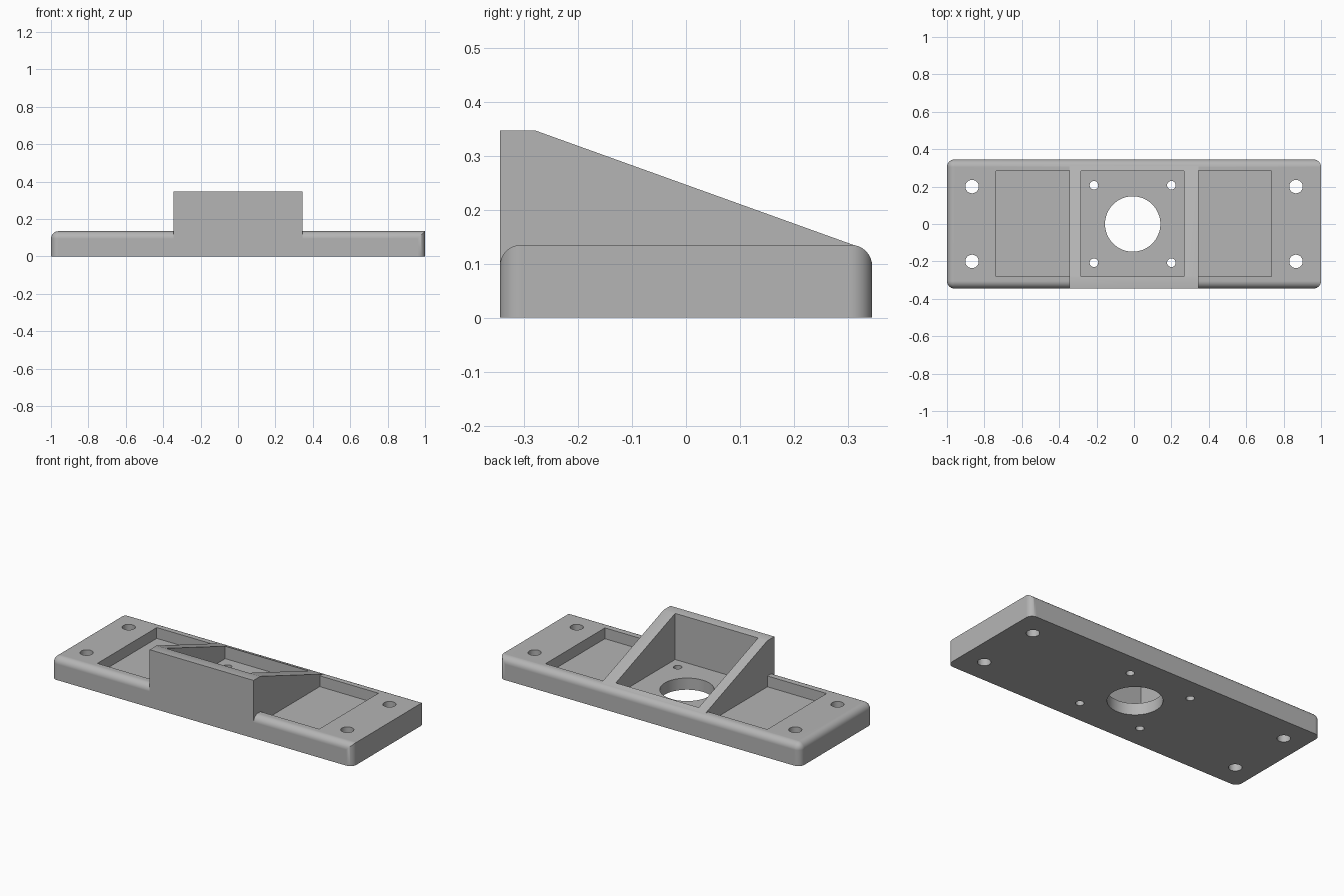
import bpy, bmesh, math
from mathutils import Matrix, Vector

if "Cube" in bpy.data.objects:
    bpy.data.objects.remove(bpy.data.objects["Cube"])

L, W, H = 1.0, 0.345, 0.135      # half length, half width, plate height
FLOOR, TOP, FILLET = 0.07, 0.347, 0.04

grey = bpy.data.materials.new("plain grey")
grey.use_nodes = True
colour = (0.46, 0.46, 0.46, 1)
grey.diffuse_color = colour
grey.node_tree.nodes["Principled BSDF"].inputs["Base Color"].default_value = colour


def finish(bm, name):
    bmesh.ops.recalc_face_normals(bm, faces=bm.faces)
    mesh = bpy.data.meshes.new(name)
    bm.to_mesh(mesh)
    bm.free()
    mesh.materials.append(grey)
    ob = bpy.data.objects.new(name, mesh)
    bpy.context.collection.objects.link(ob)
    return ob


def box_mesh(lo, hi):
    lo, hi = Vector(lo), Vector(hi)
    bm = bmesh.new()
    bmesh.ops.create_cube(bm, size=1, matrix=Matrix.Translation((lo + hi) / 2)
                          @ Matrix.Diagonal((*(hi - lo), 1)))
    return bm


def box(name, lo, hi):
    return finish(box_mesh(lo, hi), name)


def hole(name, x, y, r, sides):
    bm = bmesh.new()
    bmesh.ops.create_cone(bm, cap_ends=True, segments=sides, radius1=r, radius2=r,
                          depth=1, matrix=Matrix.Translation((x, y, 0)))
    return finish(bm, name)


def combine(body, tool, operation):
    mod = body.modifiers.new(operation, "BOOLEAN")
    mod.operation, mod.solver, mod.object = operation, "EXACT", tool
    tool.hide_render = True
    bpy.context.view_layer.objects.active = body
    bpy.ops.object.modifier_apply(modifier=mod.name)
    bpy.data.objects.remove(tool)


# Base plate: rounded upright corners and top edges, one end left sharp on top
bm = box_mesh((-L, -W, 0), (L, W, H))
rounded = []
for e in bm.edges:
    a, b = (v.co for v in e.verts)
    mid = (a + b) / 2
    upright = abs(a.z - b.z) > 0.01
    if upright or (mid.z > H - 0.01 and mid.x < L - 0.01):
        rounded.append(e)
bmesh.ops.bevel(bm, geom=rounded, offset=FILLET, offset_type="OFFSET",
                segments=8, profile=0.5, affect="EDGES")
plate = finish(bm, "mounting_plate")

# Sloped housing, side profile extruded across x
profile = [(-W, 0), (-W, TOP), (-0.28, TOP), (0.315, 0.133), (0.315, 0)]
bm = bmesh.new()
side = bm.faces.new([bm.verts.new((-W, y, z)) for y, z in profile])
ext = bmesh.ops.extrude_face_region(bm, geom=[side])
bmesh.ops.translate(bm, vec=(2 * W, 0, 0),
                    verts=[v for v in ext["geom"] if isinstance(v, bmesh.types.BMVert)])
combine(plate, finish(bm, "sloped_housing"), "UNION")

# Housing cavity and the two shallow side pockets
for name, x0, x1 in (("cavity", -0.283, 0.268), ("left_pocket", W, 0.735),
                     ("right_pocket", -0.738, -W)):
    combine(plate, box(name, (x0, -0.28, FLOOR), (x1, 0.283, 1)), "DIFFERENCE")

# Central bore, its four screw holes and the four corner mounting holes
cx = -0.007
combine(plate, hole("bore", cx, 0, 0.148, 64), "DIFFERENCE")
for sx in (-1, 1):
    for sy in (-1, 1):
        combine(plate, hole("screw_hole", cx + sx * 0.207, sy * 0.207, 0.023, 32), "DIFFERENCE")
        combine(plate, hole("mounting_hole", sx * 0.866, sy * 0.2, 0.036, 32), "DIFFERENCE")

# Smooth fillets and bores, crisp edges elsewhere
bpy.ops.object.select_all(action="DESELECT")
plate.select_set(True)
bpy.context.view_layer.objects.active = plate
bpy.ops.object.shade_smooth_by_angle(angle=math.radians(25))
weighted = plate.modifiers.new("flat_face_normals", "WEIGHTED_NORMAL")
weighted.keep_sharp = True
